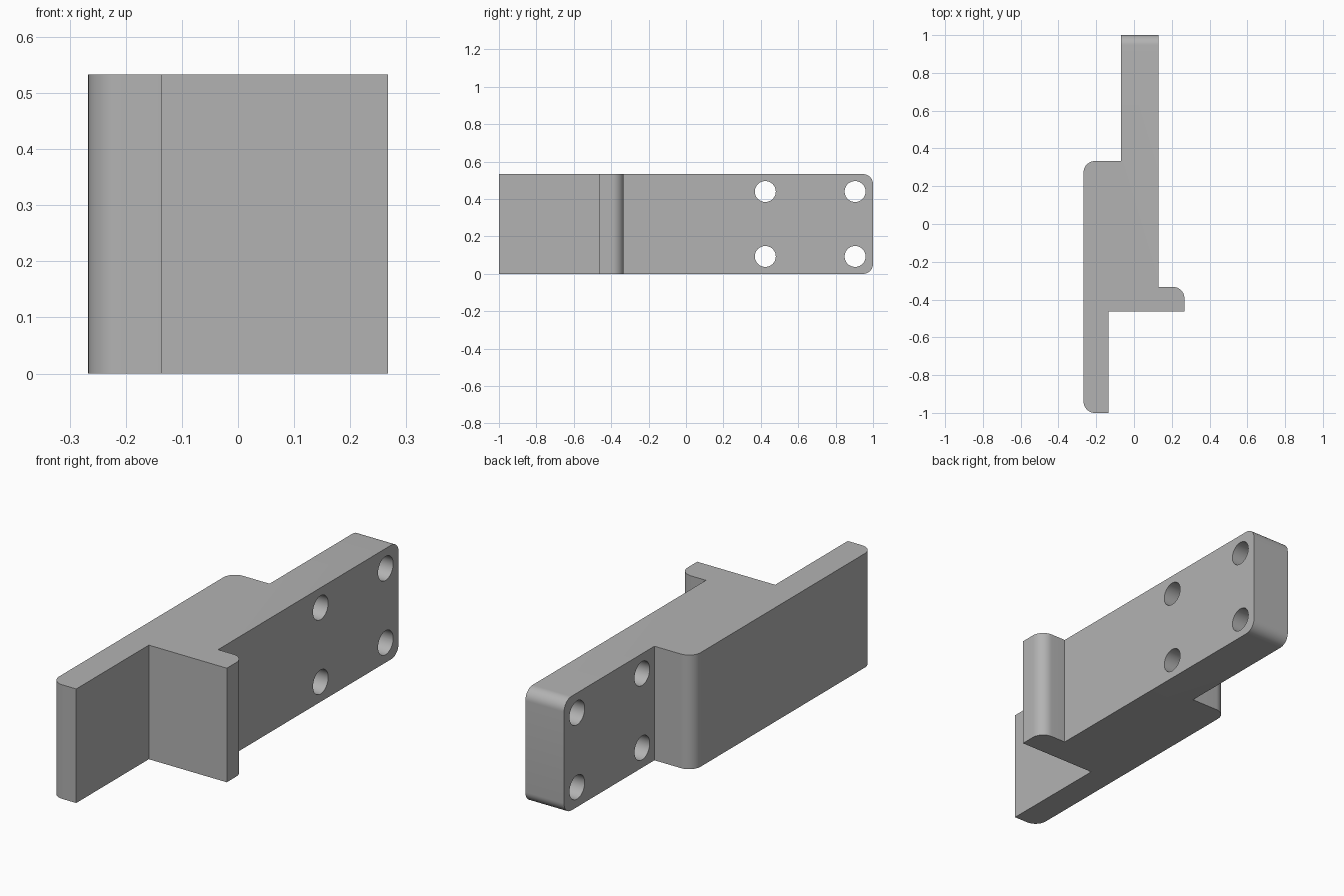
import bpy
import bmesh
import math

cube = bpy.data.objects.get("Cube")
if cube:
    bpy.data.objects.remove(cube, do_unlink=True)

HEIGHT = 0.533
LEFT, RIGHT = 0.267, -0.267
BACK_STEP, FLANGE_BACK, FLANGE_FRONT = 0.333, -0.333, -0.464
PLATE_RIGHT, PLATE_LEFT, TAB_LEFT = -0.07, 0.13, -0.136

grey = bpy.data.materials.new("plain grey")
grey.use_nodes = True
grey.diffuse_color = (0.45, 0.45, 0.45, 1)
grey.node_tree.nodes["Principled BSDF"].inputs["Base Color"].default_value = grey.diffuse_color


def round_edges(bm, test, radius):
    """Round every edge whose two ends both pass the test."""
    edges = [e for e in bm.edges if all(test(v.co) for v in e.verts)]
    bmesh.ops.bevel(bm, geom=edges, offset=radius, offset_type='OFFSET',
                    segments=10, profile=0.5, affect='EDGES')


def near(x, y):
    return lambda co: abs(co.x - x) < 0.001 and abs(co.y - y) < 0.001


# Stepped bracket outline, extruded upward
outline = [
    (RIGHT, -1), (TAB_LEFT, -1), (TAB_LEFT, FLANGE_FRONT), (LEFT, FLANGE_FRONT),
    (LEFT, FLANGE_BACK), (PLATE_LEFT, FLANGE_BACK), (PLATE_LEFT, 1),
    (PLATE_RIGHT, 1), (PLATE_RIGHT, BACK_STEP), (RIGHT, BACK_STEP),
]
bm = bmesh.new()
base = bm.faces.new([bm.verts.new((x, y, 0)) for x, y in outline])
top = bmesh.ops.extrude_face_region(bm, geom=[base])["geom"]
bmesh.ops.translate(bm, vec=(0, 0, HEIGHT),
                    verts=[g for g in top if isinstance(g, bmesh.types.BMVert)])
bmesh.ops.recalc_face_normals(bm, faces=bm.faces[:])

# Rounded upright corners
for corner in ((RIGHT, -1), (RIGHT, BACK_STEP), (LEFT, FLANGE_BACK)):
    round_edges(bm, near(*corner), 0.06)

# Rounded upper and lower edges of the back end
for level in (0, HEIGHT):
    round_edges(bm, lambda co: co.y > 0.999 and abs(co.z - level) < 0.001, 0.053)

mesh = bpy.data.meshes.new("bracket")
bm.to_mesh(mesh)
bm.free()
mesh.materials.append(grey)
bracket = bpy.data.objects.new("bracket", mesh)
bpy.context.collection.objects.link(bracket)
bpy.context.view_layer.objects.active = bracket

# Four bolt holes through the mounting plate
for y in (0.424, 0.904):
    for z in (0.093, 0.44):
        bpy.ops.mesh.primitive_cylinder_add(vertices=40, radius=0.056, depth=0.4,
                                            location=(0.03, y, z),
                                            rotation=(0, math.pi / 2, 0))
        cutter = bpy.context.object
        cutter.name = "hole_cutter"
        cutter.hide_render = True
        cutter.data.materials.append(grey)
        bpy.context.view_layer.objects.active = bracket
        cut = bracket.modifiers.new("bolt_hole", 'BOOLEAN')
        cut.operation = 'DIFFERENCE'
        cut.solver = 'EXACT'
        cut.object = cutter
        bpy.ops.object.modifier_apply(modifier=cut.name)
        bpy.data.objects.remove(cutter, do_unlink=True)

# Smooth rounds, crisp corners
bpy.ops.object.select_all(action='DESELECT')
bracket.select_set(True)
bpy.context.view_layer.objects.active = bracket
bpy.ops.object.shade_smooth_by_angle(angle=math.radians(30))
